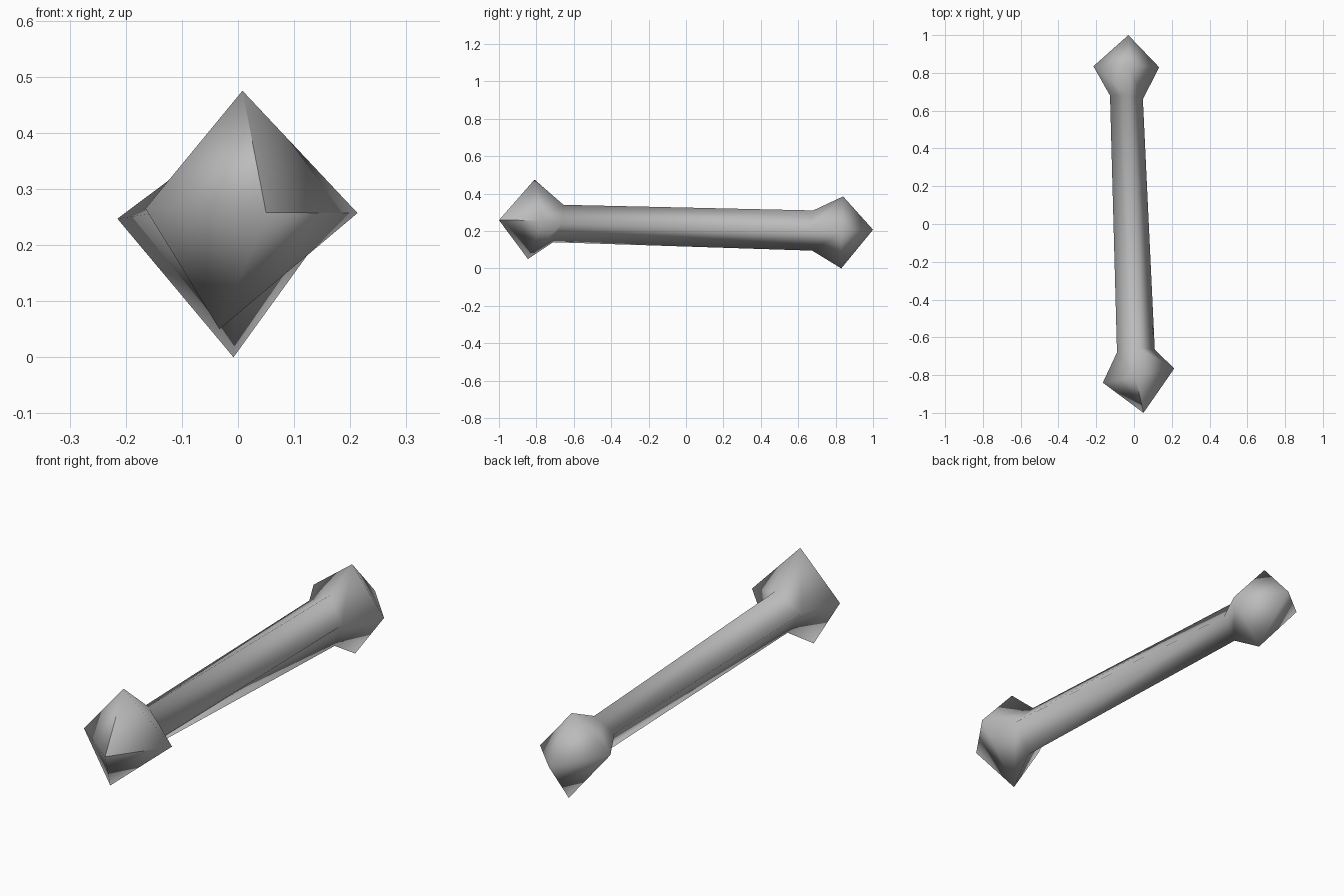
import bpy
import bmesh

default_cube = bpy.data.objects.get("Cube")
if default_cube:
    bpy.data.objects.remove(default_cube, do_unlink=True)


def make_material(name, grey):
    material = bpy.data.materials.new(name)
    material.use_nodes = True
    colour = (grey, grey, grey, 1)
    material.diffuse_color = colour
    shader = next(n for n in material.node_tree.nodes if n.type == "BSDF_PRINCIPLED")
    shader.inputs["Base Color"].default_value = colour
    return material


# Four-sided cross-sections, each listed as left, top, right, bottom
front_tip = (0.05, -1, 0.258)
front_knob = [(0.213, -0.765, 0.257), (0.008, -0.81, 0.475),
              (-0.165, -0.84, 0.265), (-0.033, -0.845, 0.05)]
front_neck = [(0.11, -0.665, 0.24), (0.02, -0.655, 0.34),
              (-0.09, -0.68, 0.26), (0, -0.71, 0.14)]
back_neck = [(0.047, 0.66, 0.205), (-0.027, 0.68, 0.31),
             (-0.127, 0.68, 0.26), (0, 0.675, 0.095)]
back_knob = [(0.133, 0.83, 0.195), (-0.03, 0.84, 0.385),
             (-0.215, 0.835, 0.247), (-0.008, 0.83, 0)]
back_tip = (-0.03, 1, 0.207)

bm = bmesh.new()


def add_ring(points):
    return [bm.verts.new(point) for point in points]


def add_point_cap(tip, ring):
    for corner, following in zip(ring, ring[1:] + ring[:1]):
        bm.faces.new((tip, corner, following))


# Shaft and knobs, bridged section by section
rings = [add_ring(section) for section in (front_knob, front_neck, back_neck, back_knob)]
for near, far in zip(rings, rings[1:]):
    for i in range(len(near)):
        j = (i + 1) % len(near)
        bm.faces.new((near[i], near[j], far[j], far[i]))

# Pointed ends
front_point = bm.verts.new(front_tip)
add_point_cap(front_point, rings[0])
add_point_cap(bm.verts.new(back_tip), rings[-1])
bmesh.ops.recalc_face_normals(bm, faces=bm.faces[:])

# Smooth surface with two creases at the front point
for face in bm.faces:
    face.smooth = True
for corner in rings[0][:2]:
    bm.edges.get((front_point, corner)).smooth = False

mesh = bpy.data.meshes.new("bone")
bm.to_mesh(mesh)
bm.free()
mesh.materials.append(make_material("plain grey", 0.5))
bone = bpy.data.objects.new("bone", mesh)
bpy.context.scene.collection.objects.link(bone)
